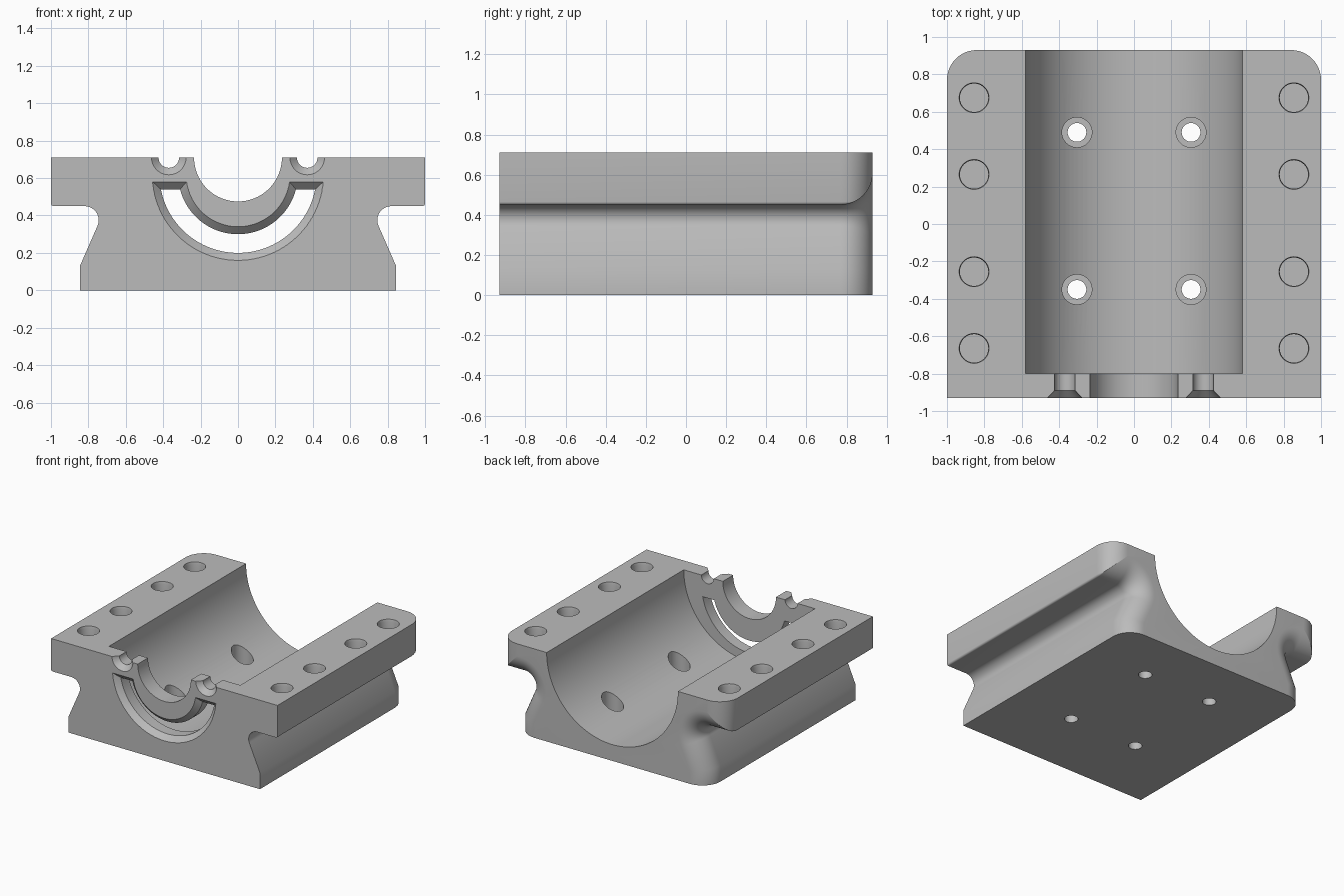
import bpy, bmesh, math
from mathutils import Vector

if "Cube" in bpy.data.objects:
    bpy.data.objects.remove(bpy.data.objects["Cube"])

TOP, FRONT, BACK = 0.71, -0.93, 0.93

grey = bpy.data.materials.new("light grey metal")
grey.diffuse_color = (0.5, 0.5, 0.5, 1)
grey.use_nodes = True
grey.node_tree.nodes["Principled BSDF"].inputs["Base Color"].default_value = grey.diffuse_color


def loft(name, loops):
    """Closed solid skinned through matching loops of points."""
    bm = bmesh.new()
    rings = [[bm.verts.new(p) for p in loop] for loop in loops]
    n = len(rings[0])
    for a, b in zip(rings, rings[1:]):
        for i in range(n):
            j = (i + 1) % n
            bm.faces.new((a[i], a[j], b[j], b[i]))
    bm.faces.new(rings[0])
    bm.faces.new(rings[-1])
    bmesh.ops.recalc_face_normals(bm, faces=bm.faces)
    mesh = bpy.data.meshes.new(name)
    bm.to_mesh(mesh)
    bm.free()
    mesh.materials.append(grey)
    obj = bpy.data.objects.new(name, mesh)
    bpy.context.collection.objects.link(obj)
    return obj


def lathe(name, centre, axis, steps, sides=48):
    """Round solid from (radius, position) steps along the y or z axis."""
    cx, cy, cz = centre
    loops = []
    for r, t in steps:
        loop = []
        for i in range(sides):
            a = 2 * math.pi * i / sides
            c, s = r * math.cos(a), r * math.sin(a)
            loop.append((cx + c, t, cz + s) if axis == 'y' else (cx + c, cy + s, t))
        loops.append(loop)
    return loft(name, loops)


def body_section(y, o):
    """Cross-section of the block, with its sides moved inward by o."""
    cx, cz, r = 0.82, 0.375, 0.075 + o          # side groove centre and radius
    tilt = math.radians(203.6)
    nx, nz = math.cos(tilt), math.sin(tilt)
    knee = cz + (r - nx * (0.845 - o - cx)) / nz
    half = [(0.845 - o, 0), (0.845 - o, knee)]
    steps = 14
    for i in range(steps + 1):
        a = tilt + (math.pi / 2 - tilt) * i / steps
        half.append((cx + r * math.cos(a), cz + r * math.sin(a)))
    e = max(0.015 - o, 0.0015)                  # small flange edge rounding
    for i in range(5):
        a = -math.pi / 2 + math.pi / 2 * i / 4
        half.append((1 - o - e + e * math.cos(a), 0.45 + o + e + e * math.sin(a)))
    half.append((1 - o, TOP))
    pts = half + [(-x, z) for x, z in reversed(half)]
    return [(x, y, z) for x, z in pts]


def slot_section(y, o):
    """Crescent slot outline, widened by o."""
    cz, top = 0.62, 0.54 + o
    pts = []
    for r, flip in ((0.42 + o, 1), (0.32 - o, -1)):
        a0 = math.asin((top - cz) / r)
        for i in range(49):
            t = i / 48 if flip == 1 else 1 - i / 48
            a = a0 + (-math.pi - 2 * a0) * t
            pts.append((r * math.cos(a), y, cz + r * math.sin(a)))
    return pts


# Block with rounded back edges
R = 0.16
sections = [body_section(FRONT, 0)]
for k in range(13):
    t = math.pi / 2 * k / 12
    sections.append(body_section(BACK - R + R * math.sin(t), R * (1 - math.cos(t))))
block = loft("bearing_block", sections)

# Main bore, shaft opening and crescent slot
cutters = [
    lathe("main_bore_cutter", (0, 0, TOP), 'y', [(0.58, -0.80), (0.58, 1.1)], 128),
    lathe("shaft_opening_cutter", (0, 0, TOP), 'y', [(0.235, -1.1), (0.235, -0.7)], 96),
    loft("slot_cutter", [slot_section(-0.97, 0.08), slot_section(-0.89, 0),
                         slot_section(-0.7, 0)]),
]
for side in (-1, 1):
    # Countersunk half holes in the front wall
    cutters.append(lathe("front_notch_cutter", (side * 0.37, 0, TOP), 'y',
                         [(0.13, -0.97), (0.055, -0.89), (0.055, -0.7)]))
    # Counterbored holes through the floor
    for y in (0.49, -0.35):
        cutters.append(lathe("floor_hole_cutter", (side * 0.305, y, 0), 'z',
                             [(0.05, -0.1), (0.05, 0.1), (0.08, 0.1), (0.08, 0.5)]))
    # Blind holes in the flanges
    for y in (0.675, 0.265, -0.255, -0.665):
        cutters.append(lathe("flange_hole_cutter", (side * 0.855, y, 0), 'z',
                             [(0.076, 0.56), (0.076, 0.69), (0.082, 0.72)]))

for c in cutters:
    c.hide_render = True
    mod = block.modifiers.new(c.name, 'BOOLEAN')
    mod.operation, mod.solver, mod.object = 'DIFFERENCE', 'EXACT', c

# Apply the cuts and clear the helpers
deps = bpy.context.evaluated_depsgraph_get()
cut = bpy.data.meshes.new_from_object(block.evaluated_get(deps))
block.modifiers.clear()
block.data = cut
for c in cutters:
    bpy.data.objects.remove(c)

bpy.context.view_layer.objects.active = block
block.select_set(True)
bpy.ops.object.shade_smooth_by_angle(angle=math.radians(30))
